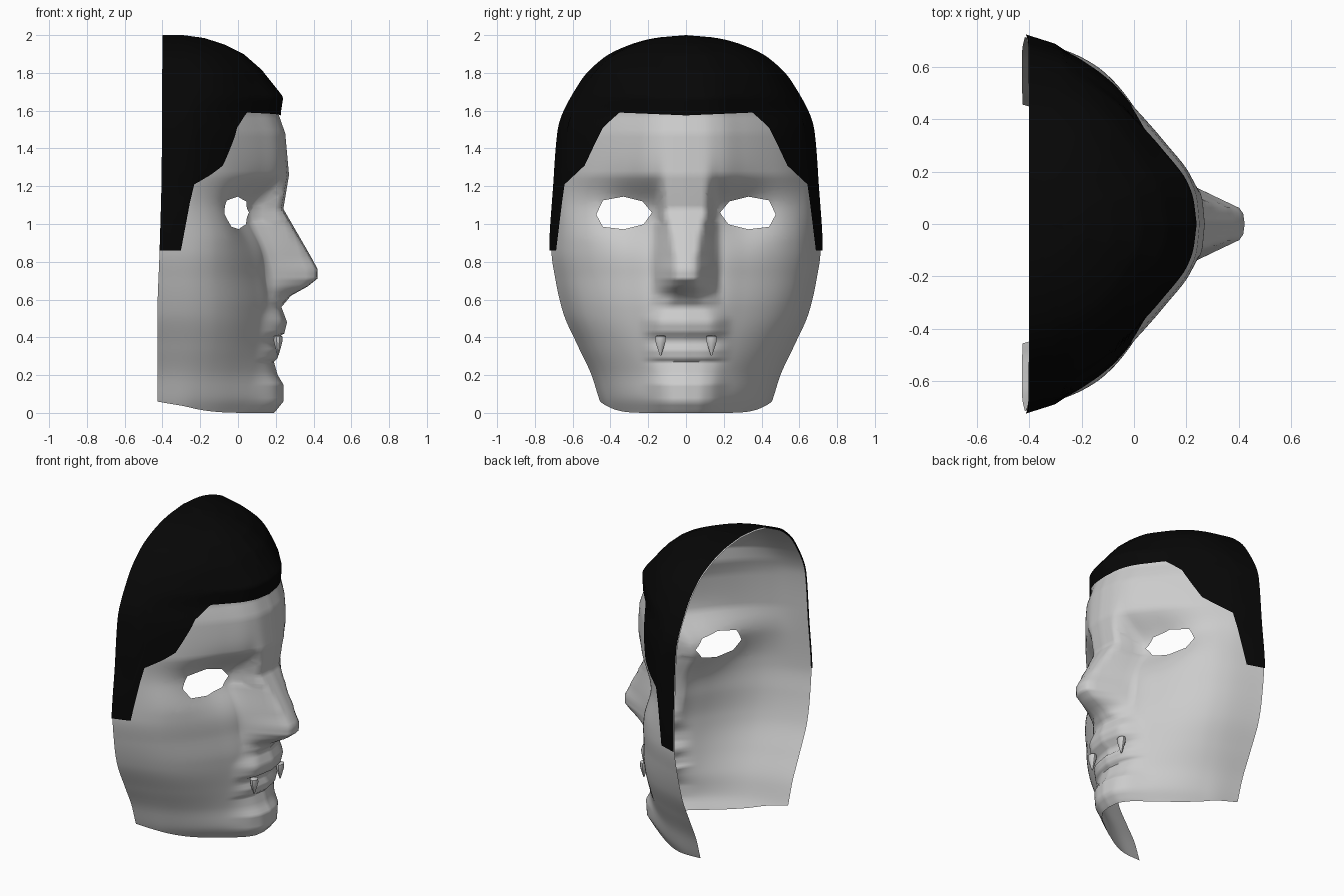
import bpy, bmesh, math
from mathutils import Vector

if "Cube" in bpy.data.objects:
    bpy.data.objects.remove(bpy.data.objects["Cube"])

# --- profile curves, as (position, value) pairs ---
CENTRE = [(0, .19), (.01, .2), (.06, .24), (.15, .24), (.2, .21), (.27, .19), (.29, .21), (.34, .22),
          (.36, .2), (.4, .205), (.42, .245), (.48, .26), (.56, .23), (.62, .28), (.67, .37), (.71, .42),
          (.76, .422), (.82, .39), (1.08, .24), (1.26, .27), (1.48, .25), (1.58, .215), (1.67, .23),
          (1.81, .115), (1.89, .02), (1.94, -.08), (1.975, -.19), (1.99, -.3)]
BASE = [(0, .19), (.08, .23), (.22, .205), (.4, .2), (.56, .2), (.75, .18), (1.08, .19), (1.26, .27)]
WIDTH = [(0, .43), (.06, .455), (.2, .5), (.35, .57), (.53, .65), (.7, .69), (.86, .712), (1.2, .692), (1.5, .668),
         (1.75, .55), (1.87, .43), (1.93, .315), (1.975, .16), (1.99, 0)]
BACK = [(0, -.425), (.5, -.427), (.86, -.415), (1.2, -.405), (2, -.4)]
SLACK = [(0, 0), (.15, .015), (.28, .07), (.45, .21), (.62, .37), (.76, .52), (.87, .67), (.94, .79), (1, 1)]
FULL = [(0, 0), (.25, .05), (.46, .165), (.67, .32), (.82, .49), (.9, .65), (1, 1)]
MIX = [(0, 1), (.5, .1), (.9, .1), (1.2, .9), (1.55, .9), (1.8, .1)]   # share of the slack section by height
CORE = [(.5, .12), (.62, .055), (.82, .055), (1.08, .1)]      # flat half-width of nose and lips
FLARE = [(.5, .25), (.62, .18), (.75, .18), (1.08, .17)]      # outer half-width of nose and lips
HAIRLINE = [(0, 1.575), (.54, 1.59), (.65, 1.51), (.77, 1.31), (.915, 1.21), (.95, .86), (1, .86)]
EYE = [(.18, 1.06), (.225, .998), (.33, .972), (.44, .985), (.475, 1.05), (.44, 1.125), (.33, 1.145), (.23, 1.12)]


def lerp(table, t):
    if t <= table[0][0]:
        return table[0][1]
    for (a, p), (b, q) in zip(table, table[1:]):
        if t <= b:
            return p + (q - p) * (t - a) / (b - a)
    return table[-1][1]


def smooth(table):
    """Smooth curve through the points without overshoot."""
    d = [(q - p) / (b - a) for (a, p), (b, q) in zip(table, table[1:])]
    m = [d[0]] + [2 * s * t / (s + t) if s * t > 0 else 0 for s, t in zip(d, d[1:])] + [d[-1]]

    def curve(t):
        t = max(table[0][0], min(table[-1][0], t))
        i = max(i for i in range(len(d)) if table[i][0] <= t)
        (a, p), (b, q) = table[i], table[i + 1]
        h = b - a
        s = (t - a) / h
        return (p * (1 + 2 * s) * (1 - s) ** 2 + m[i] * h * s * (1 - s) ** 2
                + q * s * s * (3 - 2 * s) + m[i + 1] * h * s * s * (s - 1))
    return curve


base_at, width_at, back_at, slack_at, full_at, mix_at = map(smooth, (BASE, WIDTH, BACK, SLACK, FULL, MIX))


def surface(u, z, off=0.0):
    """Point on the face shell: u runs across from -1 to 1."""
    back, centre = back_at(z), lerp(CENTRE, z)
    base = base_at(z) if z < 1.26 else centre
    y = width_at(z) * (1 + off / .6) * u
    k = mix_at(z)
    g = k * slack_at(abs(u)) + (1 - k) * full_at(abs(u))
    side = base + off - (base + off - back) * g
    # eye sockets
    side -= .11 * math.exp(-((abs(y) - .25) / .21) ** 2 - ((z - 1.06) / .16) ** 2)
    front = centre + off - (base + off - back) * g
    # nose and lips
    core, flare = lerp(CORE, z), lerp(FLARE, z)
    blend = max(0, min(1, (flare - abs(y)) / (flare - core)))
    if z < .6 or z > 1.0:
        blend = blend * blend * (3 - 2 * blend)
    return Vector((side + (front - side) * blend, y, z + off * max(0, min(1, (z - 1.6) / .3))))


def grid(rows):
    """Mesh from rows of points, running +y then up."""
    bm = bmesh.new()
    vs = [[bm.verts.new(p) for p in r] for r in rows]
    for r, s in zip(vs, vs[1:]):
        for i in range(len(r) - 1):
            bm.faces.new((r[i], r[i + 1], s[i + 1], s[i]))
    bmesh.ops.remove_doubles(bm, verts=bm.verts, dist=.0005)
    return bm


def finish(bm, name, colour=None, angle=40):
    me = bpy.data.meshes.new(name)
    bm.to_mesh(me)
    bm.free()
    ob = bpy.data.objects.new(name, me)
    bpy.context.collection.objects.link(ob)
    if colour:
        mat = bpy.data.materials.new(name)
        mat.diffuse_color = colour
        mat.use_nodes = True
        mat.node_tree.nodes["Principled BSDF"].inputs["Base Color"].default_value = mat.diffuse_color
        me.materials.append(mat)
    bpy.ops.object.select_all(action='DESELECT')
    ob.select_set(True)
    bpy.context.view_layer.objects.active = ob
    bpy.ops.object.shade_smooth_by_angle(angle=math.radians(angle))


# --- face shell ---
N = 44
cols = [.5 * s + .5 * math.sin(math.pi / 2 * s) for s in (i / N for i in range(-N, N + 1))]
levels = sorted({round(.02 * i, 3) for i in range(100)} | {p[0] for p in CENTRE})
rows = []
for z in levels:
    lift = .06 * max(0, 1 - z / .3)
    rows.append([surface(u, z + lift * u ** 8) for u in cols])
bm = grid(rows)

# eye openings: slice along each outline edge, then remove the inside
for side in (1, -1):
    edges = []
    for (y0, z0), (y1, z1) in zip(EYE, EYE[1:] + EYE[:1]):
        co, no = Vector((0, side * y0, z0)), Vector((0, side * (z1 - z0), y0 - y1))
        edges.append((co, no))
        near = [f for f in bm.faces if .1 < side * f.calc_center_median().y < .56
                and .9 < f.calc_center_median().z < 1.22]
        geom = near + list({e for f in near for e in f.edges}) + list({v for f in near for v in f.verts})
        bmesh.ops.bisect_plane(bm, geom=geom, dist=1e-5, plane_co=co, plane_no=no)
    hole = [f for f in bm.faces if f.calc_center_median().y * side > 0
            and all((f.calc_center_median() - co).dot(no) < 0 for co, no in edges)]
    bmesh.ops.delete(bm, geom=hole, context='FACES')
finish(bm, "face", angle=60)

# --- hair cap, from the hairline up to the crown ---
half = sorted({i / 40 for i in range(41)} | {p[0] for p in HAIRLINE} | {.985, .995})
hair_cols = [-u for u in half[:0:-1]] + half
M = 44
rows = []
for j in range(M + 1):
    v = math.sin(math.pi / 2 * j / M)
    rows.append([surface(u, lerp(HAIRLINE, abs(u)) * (1 - v) + 1.99 * v, .01) for u in hair_cols])
finish(grid(rows), "hair", (.002, .002, .002, 1))

# --- fangs ---
for side, name in ((-1, "fang_right"), (1, "fang_left")):
    bm = bmesh.new()
    rings = [(.41, .018), (.405, .028), (.38, .029), (.345, .018), (.305, .004)]
    loops = [[bm.verts.new((.212 + .8 * r * math.cos(k * math.pi / 5), side * .135 + r * math.sin(k * math.pi / 5), z))
              for k in range(10)] for z, r in rings]
    for a, b in zip(loops, loops[1:]):
        for k in range(10):
            bm.faces.new((a[k], b[k], b[(k + 1) % 10], a[(k + 1) % 10]))
    bm.faces.new(loops[0])
    bm.faces.new(loops[-1][::-1])
    finish(bm, name)
